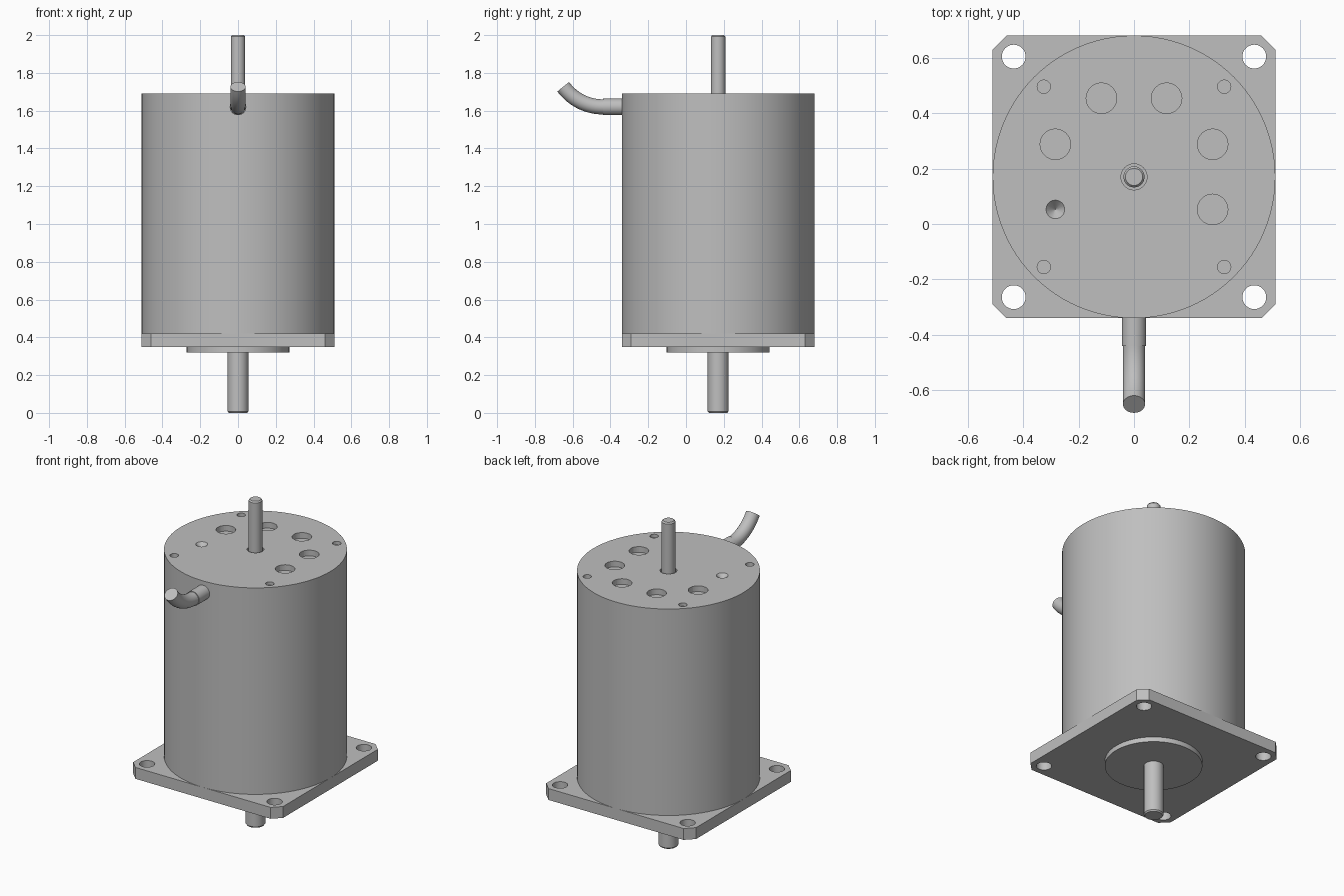
import bpy, bmesh, math
from mathutils import Matrix, Vector

if "Cube" in bpy.data.objects:
    bpy.data.objects.remove(bpy.data.objects["Cube"])

AXIS_Y = 0.17       # motor axis
BODY_TOP = 1.69
PLATE_BASE, PLATE_TOP = 0.35, 0.42

grey = bpy.data.materials.new("metal_grey")
grey.use_nodes = True
colour = (0.52, 0.52, 0.52, 1)
grey.diffuse_color = colour
grey.node_tree.nodes["Principled BSDF"].inputs["Base Color"].default_value = colour


def finish(name, bm, smooth=True):
    """Turn a bmesh into a named grey object."""
    bmesh.ops.recalc_face_normals(bm, faces=bm.faces)
    mesh = bpy.data.meshes.new(name)
    bm.to_mesh(mesh)
    bm.free()
    mesh.materials.append(grey)
    obj = bpy.data.objects.new(name, mesh)
    bpy.context.collection.objects.link(obj)
    if smooth:
        smooth_object(obj)
    return obj


def smooth_object(obj):
    bpy.ops.object.select_all(action="DESELECT")
    obj.select_set(True)
    bpy.context.view_layer.objects.active = obj
    bpy.ops.object.shade_smooth_by_angle(angle=math.radians(30))


def add_cylinder(bm, x, y, z0, z1, r, r_top=None, sides=32):
    bmesh.ops.create_cone(
        bm, cap_ends=True, segments=sides, radius1=r,
        radius2=r if r_top is None else r_top, depth=z1 - z0,
        matrix=Matrix.Translation((x, y, (z0 + z1) / 2)))


def lathe(name, profile, sides=48):
    """Spin a (radius, height) profile round the motor axis."""
    bm = bmesh.new()
    rings = []
    for r, z in profile:
        rings.append([bm.verts.new((r * math.cos(a), AXIS_Y + r * math.sin(a), z))
                      for a in (math.tau * i / sides for i in range(sides))])
    for low, high in zip(rings, rings[1:]):
        for i in range(sides):
            j = (i + 1) % sides
            bm.faces.new((low[i], low[j], high[j], high[i]))
    bm.faces.new(rings[0][::-1])
    bm.faces.new(rings[-1])
    return finish(name, bm)


def cut(obj, bm):
    """Subtract the cutter mesh and apply the result."""
    cutter = finish("hole_cutter", bm, False)
    cutter.hide_render = True
    mod = obj.modifiers.new("holes", "BOOLEAN")
    mod.operation = "DIFFERENCE"
    mod.solver = "EXACT"
    mod.object = cutter
    bpy.context.view_layer.objects.active = obj
    bpy.ops.object.modifier_apply(modifier=mod.name)
    bpy.data.objects.remove(cutter)
    smooth_object(obj)


# Mounting plate with clipped corners
half, clip = 0.51, 0.05
bm = bmesh.new()
outline = []
for k in range(4):
    turn = Matrix.Rotation(k * math.pi / 2, 3, "Z")
    for corner in ((half, half - clip, 0), (half - clip, half, 0)):
        outline.append(bm.verts.new(turn @ Vector(corner) + Vector((0, AXIS_Y, PLATE_BASE))))
face = bm.faces.new(outline)
extruded = bmesh.ops.extrude_face_region(bm, geom=[face])["geom"]
bmesh.ops.translate(bm, vec=(0, 0, PLATE_TOP - PLATE_BASE),
                    verts=[v for v in extruded if isinstance(v, bmesh.types.BMVert)])
plate = finish("mounting_plate", bm, False)

# Bolt holes through the plate
bm = bmesh.new()
for sx in (-1, 1):
    for sy in (-1, 1):
        add_cylinder(bm, sx * 0.434, AXIS_Y + sy * 0.434, 0.3, 0.5, 0.043)
cut(plate, bm)

# Motor body
body = lathe("motor_body", [(0.51, PLATE_TOP), (0.51, BODY_TOP)], 96)

# Recesses in the body top: ring of wells, one dimple, rim screws, shaft hole
bm = bmesh.new()
above = BODY_TOP + 0.05
for k in range(-1, 4):
    a = math.radians(22.5 + 45 * k)
    add_cylinder(bm, 0.307 * math.cos(a), AXIS_Y + 0.307 * math.sin(a),
                 BODY_TOP - 0.035, above, 0.055)
a = math.radians(202.5)
add_cylinder(bm, 0.307 * math.cos(a), AXIS_Y + 0.307 * math.sin(a),
             BODY_TOP - 0.035, above, 0.001, 0.08)
for k in range(4):
    a = math.radians(45 + 90 * k)
    add_cylinder(bm, 0.46 * math.cos(a), AXIS_Y + 0.46 * math.sin(a),
                 BODY_TOP - 0.02, above, 0.024, sides=24)
add_cylinder(bm, 0, AXIS_Y, BODY_TOP - 0.03, above, 0.047)
cut(body, bm)

# Pilot boss and the two shaft ends
lathe("pilot_boss", [(0.272, 0.32), (0.272, PLATE_BASE)], 64)
lathe("output_shaft", [(0.049, 0), (0.055, 0.008), (0.055, 0.32)])
lathe("rear_shaft", [(0.038, 1.6), (0.038, 1.992), (0.031, 2.0)])

# Cable sleeve on the front of the body
CABLE_Z = 1.62
bm = bmesh.new()
bmesh.ops.create_cone(
    bm, cap_ends=True, segments=32, radius1=0.044, radius2=0.044, depth=0.14,
    matrix=Matrix.Translation((0, -0.37, CABLE_Z)) @ Matrix.Rotation(math.pi / 2, 4, "X"))
finish("cable_sleeve", bm)

# Cable bending upward, swept ring by ring
bend, bend_angle, sides = 0.26, math.radians(51), 32
path = [(-0.42, CABLE_Z, 0)]
for i in range(13):
    t = bend_angle * i / 12
    path.append((-0.44 - bend * math.sin(t), CABLE_Z + bend * (1 - math.cos(t)), t))
path.append((path[-1][0] - 0.013 * math.cos(bend_angle),
             path[-1][1] + 0.013 * math.sin(bend_angle), bend_angle))
bm = bmesh.new()
rings = []
for y, z, t in path:
    ring = []
    for i in range(sides):
        a = math.tau * i / sides
        up = 0.04 * math.sin(a)
        ring.append(bm.verts.new((0.04 * math.cos(a), y + up * math.sin(t), z + up * math.cos(t))))
    rings.append(ring)
for low, high in zip(rings, rings[1:]):
    for i in range(sides):
        j = (i + 1) % sides
        bm.faces.new((low[i], low[j], high[j], high[i]))
bm.faces.new(rings[0])
bm.faces.new(rings[-1])
finish("cable", bm)
